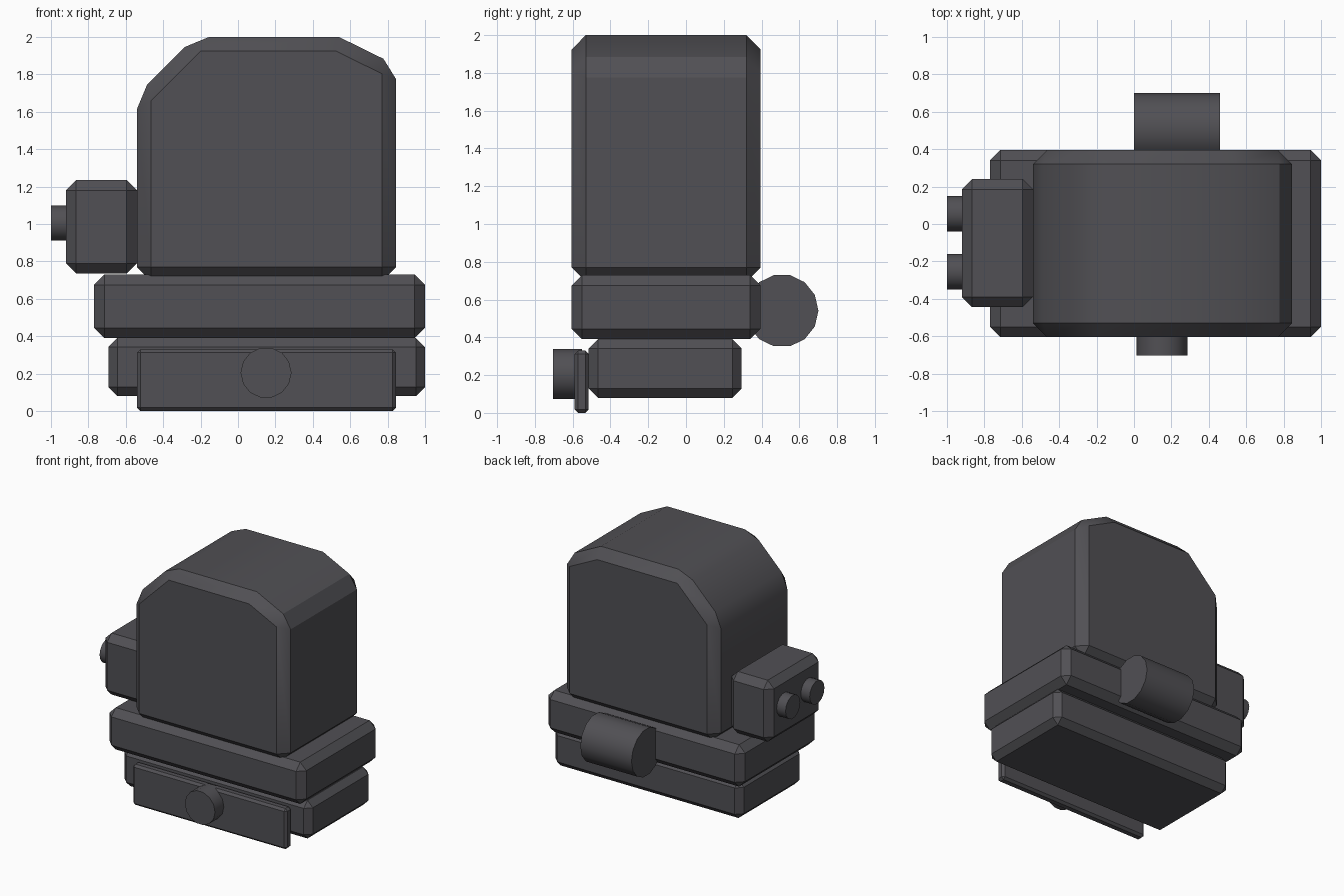
import bpy, bmesh, math
from mathutils import Matrix, Vector

if "Cube" in bpy.data.objects:
    bpy.data.objects.remove(bpy.data.objects["Cube"])

grey = bpy.data.materials.new("dark grey")
grey.diffuse_color = (0.082, 0.080, 0.089, 1)
grey.use_nodes = True
grey.node_tree.nodes["Principled BSDF"].inputs["Base Color"].default_value = grey.diffuse_color
SHARP = math.radians(30)


def finish(bm, name):
    """Smooth shading with sharp edges above 30 degrees, then link the object."""
    bmesh.ops.recalc_face_normals(bm, faces=bm.faces)
    for f in bm.faces:
        f.smooth = True
    for e in bm.edges:
        e.smooth = e.calc_face_angle(0) < SHARP
    me = bpy.data.meshes.new(name)
    bm.to_mesh(me)
    bm.free()
    me.materials.append(grey)
    ob = bpy.data.objects.new(name, me)
    bpy.context.collection.objects.link(ob)
    return ob


def block(name, profile, y0, y1, bevel):
    """Extrude an xz profile along y and chamfer its sharp edges."""
    bm = bmesh.new()
    face = bm.faces.new([bm.verts.new((x, y0, z)) for x, z in profile])
    ext = bmesh.ops.extrude_face_region(bm, geom=[face], use_keep_orig=True)
    verts = [g for g in ext["geom"] if isinstance(g, bmesh.types.BMVert)]
    bmesh.ops.translate(bm, verts=verts, vec=(0, y1 - y0, 0))
    bmesh.ops.recalc_face_normals(bm, faces=bm.faces)
    edges = [e for e in bm.edges if e.calc_face_angle(0) > SHARP]
    bmesh.ops.bevel(bm, geom=edges, offset=bevel, offset_type='OFFSET',
                    segments=1, profile=0.5, affect='EDGES')
    return finish(bm, name)


def rect(x0, x1, z0, z1):
    return [(x0, z0), (x1, z0), (x1, z1), (x0, z1)]


def cylinder(name, center, radius, length, axis):
    """14-sided cylinder along x or y, with flat top and bottom facets."""
    bm = bmesh.new()
    ring = [(math.cos(math.tau * i / 14) * radius,
             math.sin(math.tau * i / 14) * radius) for i in range(14)]
    ends = []
    for s in (-length / 2, length / 2):
        pts = [(s, a, b) if axis == 'x' else (a, s, b) for a, b in ring]
        ends.append([bm.verts.new(Vector(p) + Vector(center)) for p in pts])
    a, b = ends
    bm.faces.new(a)
    bm.faces.new(b)
    for i in range(14):
        j = (i + 1) % 14
        bm.faces.new((a[i], a[j], b[j], b[i]))
    return finish(bm, name)


# main housing with clipped upper corners
block("main_housing",
      [(-0.54, 0.695), (0.845, 0.695), (0.845, 1.85), (0.54, 2.0),
       (-0.23, 2.0), (-0.54, 1.69)], -0.605, 0.395, 0.075)

# stacked base
block("upper_base", rect(-0.77, 1.0, 0.39, 0.73), -0.605, 0.395, 0.055)
block("lower_base", rect(-0.693, 1.0, 0.08, 0.39), -0.515, 0.295, 0.048)

# front panel and its knob
block("front_panel", rect(-0.54, 0.845, 0.0, 0.33), -0.59, -0.515, 0.018)
cylinder("front_knob", (0.15, -0.627, 0.205), 0.136, 0.153, 'y')

# side box with two small knobs
block("side_box", rect(-0.92, -0.54, 0.735, 1.235), -0.445, 0.24, 0.055)
for i, y in enumerate((0.055, -0.255)):
    cylinder(f"side_knob_{i + 1}", (-0.94, y, 1.005), 0.095, 0.12, 'x')

# roller at the back
cylinder("rear_roller", (0.23, 0.508, 0.541), 0.193, 0.46, 'x')
